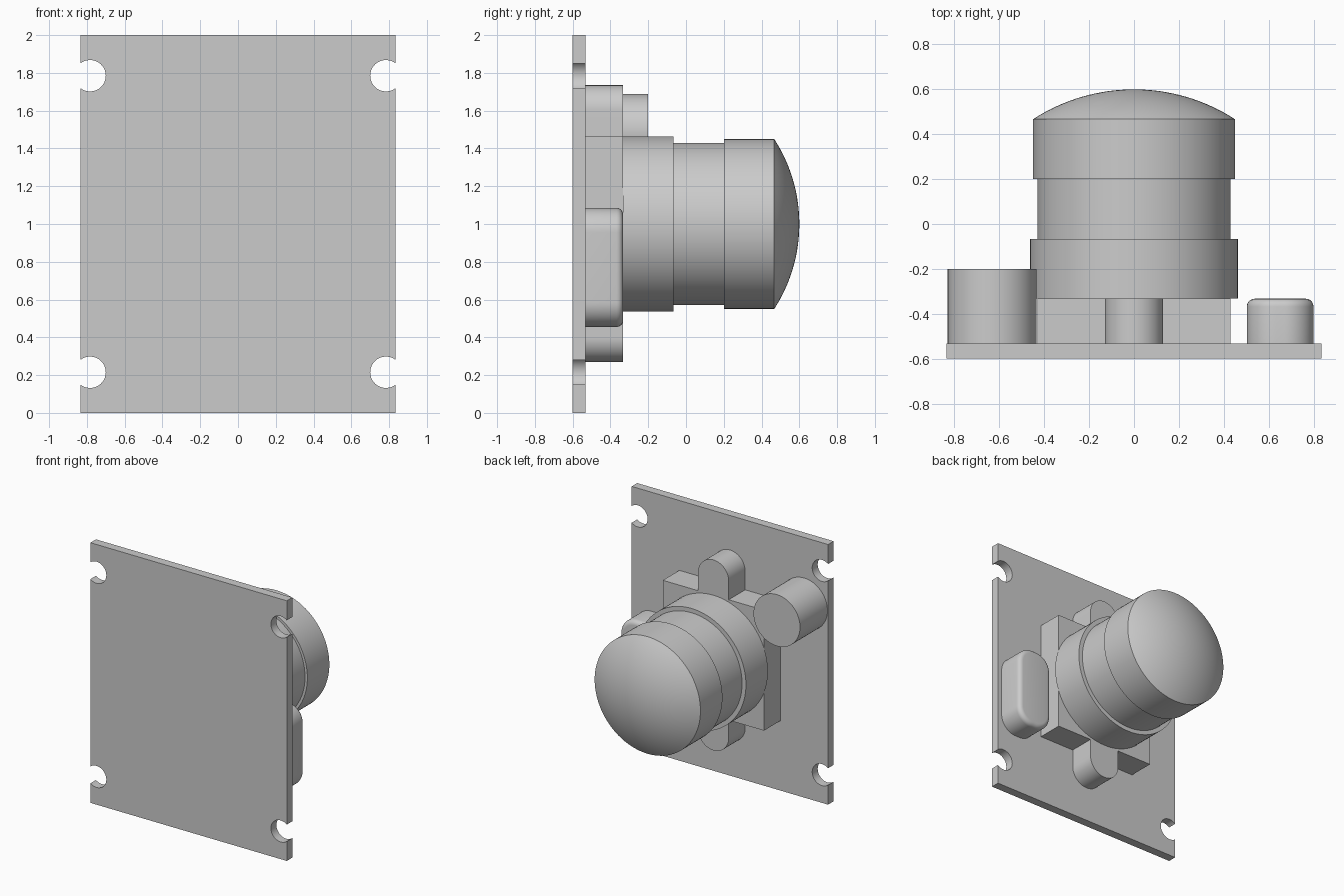
import bpy, bmesh
from math import sin, cos, pi, acos, asin, radians

cube = bpy.data.objects.get("Cube")
if cube:
    bpy.data.objects.remove(cube)

grey = bpy.data.materials.new("plain grey")
grey.use_nodes = True
COLOUR = (0.6, 0.6, 0.6, 1)
grey.diffuse_color = COLOUR
grey.node_tree.nodes["Principled BSDF"].inputs["Base Color"].default_value = COLOUR

FRONT, BOARD, SEAT = -0.6, -0.533, -0.333


def finish(bm, name):
    bmesh.ops.recalc_face_normals(bm, faces=bm.faces)
    mesh = bpy.data.meshes.new(name)
    bm.to_mesh(mesh)
    bm.free()
    mesh.materials.append(grey)
    obj = bpy.data.objects.new(name, mesh)
    bpy.context.collection.objects.link(obj)
    bpy.ops.object.select_all(action="DESELECT")
    obj.select_set(True)
    bpy.context.view_layer.objects.active = obj
    bpy.ops.object.shade_smooth_by_angle(angle=radians(30))
    return obj


def arc(cx, cz, r, start, end, n):
    steps = [start + (end - start) * i / n for i in range(n + 1)]
    return [(cx + r * cos(a), cz + r * sin(a)) for a in steps]


def prism(name, outline, y0, y1, round_rim=0):
    """Extrude an x-z outline along y, optionally rounding the far rim."""
    bm = bmesh.new()
    base = bm.faces.new([bm.verts.new((x, y0, z)) for x, z in outline])
    far = bmesh.ops.extrude_face_region(bm, geom=[base], use_keep_orig=True)["geom"]
    for v in far:
        if isinstance(v, bmesh.types.BMVert):
            v.co.y = y1
    if round_rim:
        rim = [e for e in bm.edges if all(v.co.y == v.link_edges[0].verts[0].co.y or
               v.co.y > (y0 + y1) / 2 for v in e.verts)
               and min(v.co.y for v in e.verts) > (y0 + y1) / 2]
        bmesh.ops.bevel(bm, geom=rim, offset=round_rim, segments=5,
                        profile=0.5, affect="EDGES", clamp_overlap=True)
    return finish(bm, name)


def rounded_box(x0, x1, z0, z1, r, n=16):
    return (arc(x1 - r, z0 + r, r, -pi / 2, 0, n) + arc(x1 - r, z1 - r, r, 0, pi / 2, n)
            + arc(x0 + r, z1 - r, r, pi / 2, pi, n) + arc(x0 + r, z0 + r, r, pi, 1.5 * pi, n))


# Mounting board with four open screw notches
HALF, NOTCH_X, NOTCH_R = 0.835, 0.783, 0.083
a = acos((HALF - NOTCH_X) / NOTCH_R)
side = [(HALF, 0)]
for z in (0.215, 1.785):
    side += arc(NOTCH_X, z, NOTCH_R, 2 * pi - a, a, 32)
side.append((HALF, 2))
prism("mounting_board", side + [(-x, z) for x, z in reversed(side)], FRONT, BOARD)

# Lens holder block
prism("holder_block", [(-0.43, 0.537), (0.43, 0.537), (0.43, 1.463), (-0.43, 1.463)], BOARD, SEAT)

# Rounded screw lugs above and below the block
R = 0.13
for name, z, s in (("upper_lug", 1.605, 1), ("lower_lug", 0.4, -1)):
    root = 1 + s * 0.46
    prism(name, arc(0, z, R, 0, s * pi, 32) + [(-R, root), (R, root)], BOARD, SEAT)

# Round component beside the holder
prism("round_component", arc(-0.632, 1.49, 0.198, 0, 2 * pi, 64)[:-1], BOARD, -0.2)

# Soft-edged oblong component
prism("oblong_component", rounded_box(0.503, 0.8, 0.455, 1.085, 0.13), BOARD, SEAT, 0.035)

# Stepped lens barrel with a domed end, turned around the y axis
RIM, RISE, TIP = 0.45, 0.133, 0.6
ball = (RIM ** 2 + RISE ** 2) / (2 * RISE)
profile = [(0, SEAT), (0.463, SEAT), (0.463, -0.067), (0.43, -0.067),
           (0.43, 0.2), (RIM, 0.2)]
dome = asin(RIM / ball)
profile += [(ball * sin(dome * t / 16), TIP - ball + ball * cos(dome * t / 16))
            for t in range(16, -1, -1)]
bm = bmesh.new()
verts = [bm.verts.new((r, y, 1)) for r, y in profile]
edges = [bm.edges.new(pair) for pair in zip(verts, verts[1:])]
bmesh.ops.spin(bm, geom=verts + edges, cent=(0, 0, 1), axis=(0, 1, 0),
               angle=2 * pi, steps=96, use_duplicate=False)
bmesh.ops.remove_doubles(bm, verts=bm.verts, dist=0.0001)
finish(bm, "lens_barrel")
